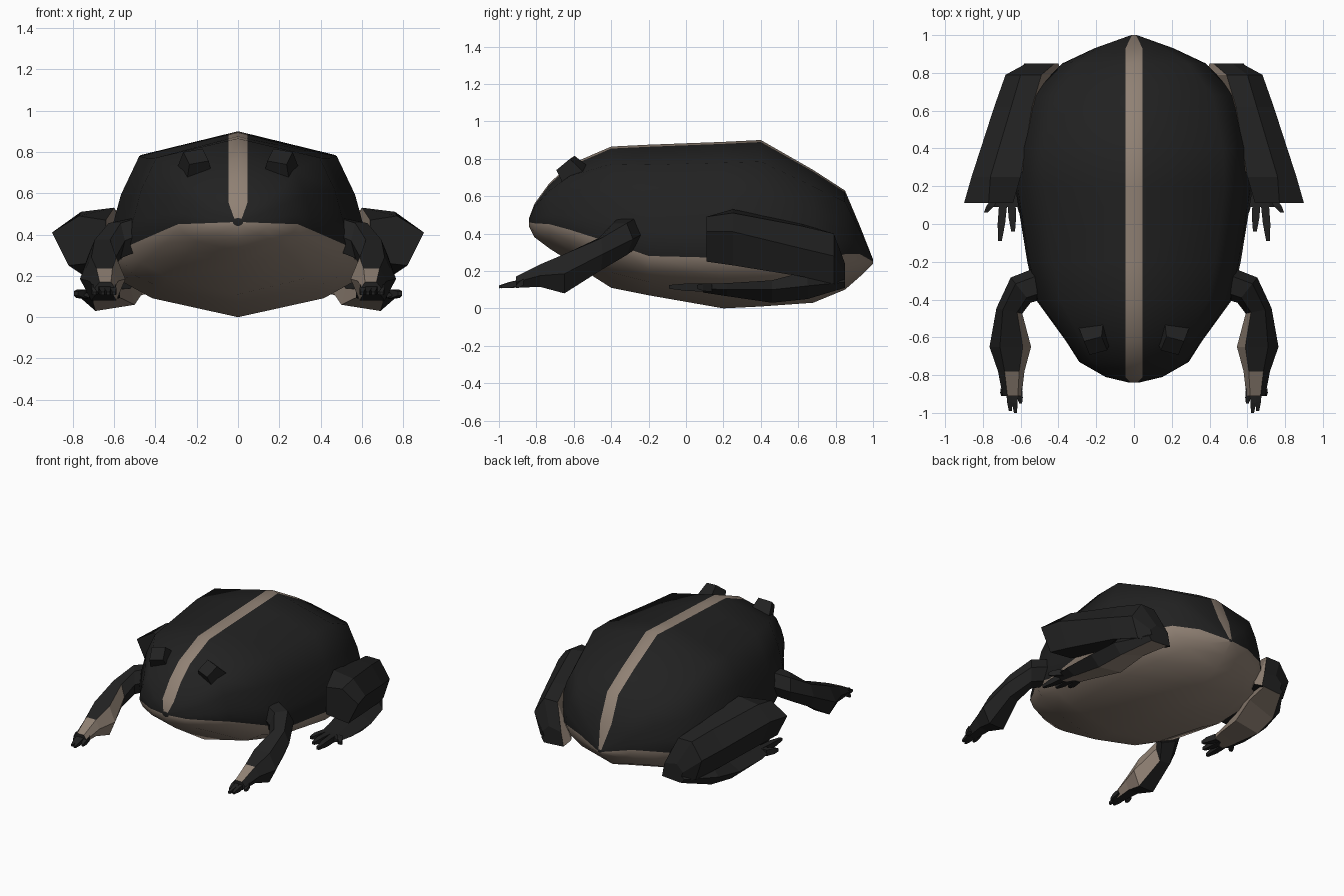
import bpy, bmesh, math
from mathutils import Vector, Euler, Matrix

if "Cube" in bpy.data.objects:
    bpy.data.objects.remove(bpy.data.objects["Cube"])


def material(name, colour):
    m = bpy.data.materials.new(name)
    m.diffuse_color = (*colour, 1)
    m.use_nodes = True
    m.node_tree.nodes["Principled BSDF"].inputs["Base Color"].default_value = m.diffuse_color
    return m


DARK = material("black skin", (0.0155, 0.0155, 0.0155))
TAN = material("tan skin", (0.28, 0.22, 0.175))


def finish(name, bm, mirror=True, smooth=None):
    bmesh.ops.recalc_face_normals(bm, faces=bm.faces)
    me = bpy.data.meshes.new(name)
    bm.to_mesh(me)
    bm.free()
    me.materials.append(DARK)
    me.materials.append(TAN)
    ob = bpy.data.objects.new(name, me)
    bpy.context.collection.objects.link(ob)
    if mirror:
        ob.modifiers.new("mirror", 'MIRROR')
    if smooth:
        bpy.ops.object.select_all(action='DESELECT')
        ob.select_set(True)
        bpy.context.view_layer.objects.active = ob
        bpy.ops.object.shade_smooth_by_angle(angle=math.radians(smooth))
    return ob


def loft(bm, rings, tan_sides=()):
    """Skin closed rings; the listed ring segments are tan."""
    vs = [[bm.verts.new(p) for p in r] for r in rings]
    n = len(vs[0])
    for a, b in zip(vs, vs[1:]):
        for j in range(n):
            k = (j + 1) % n
            f = bm.faces.new((a[j], a[k], b[k], b[j]))
            f.material_index = int(j in tan_sides)
    bm.faces.new(vs[0])
    bm.faces.new(vs[-1][::-1])


def ring(x, y, z, hw, hh, yaw=0.0):
    """Six-sided limb section; segments 3 and 4 face inward, 2 down, 5 up."""
    shape = [(0.5, 1), (1, 0), (0.5, -1), (-0.6, -1), (-1, 0), (-0.6, 1)]
    c, s = math.cos(yaw), math.sin(yaw)
    return [(x + u * hw * c, y + u * hw * s, z + v * hh) for u, v in shape]


def slices(sections):
    return [[(x, y, z) for x, z in pts] for y, pts in sections]


def toe(bm, a, b, r):
    a, b = Vector(a), Vector(b)
    rings = []
    for p, q in ((a, r), (a.lerp(b, 0.6), r * 0.9), (b, r * 0.45)):
        rings.append([p + Vector((q * u, 0, q * v))
                      for u, v in ((1, 1), (1, -1), (-1, -1), (-1, 1))])
    loft(bm, rings)


# Body: y, half width, top, colour line, bottom
stations = [
    (-0.84, 0.025, 0.48, 0.46, 0.44), (-0.81, 0.15, 0.56, 0.455, 0.38),
    (-0.73, 0.29, 0.67, 0.45, 0.32), (-0.62, 0.36, 0.77, 0.42, 0.25),
    (-0.40, 0.52, 0.865, 0.35, 0.11), (-0.20, 0.565, 0.875, 0.28, 0.07),
    (0.20, 0.63, 0.89, 0.27, 0.0), (0.40, 0.62, 0.90, 0.26, 0.01),
    (0.68, 0.55, 0.74, 0.25, 0.03), (0.85, 0.38, 0.63, 0.29, 0.10),
    (0.93, 0.21, 0.44, 0.29, 0.17), (1.0, 0.015, 0.262, 0.25, 0.24)]
rings = []
for y, w, zt, zm, zb in stations:
    s = min(0.045 / w, 0.72)
    half = [(s, 1 - 0.18 * s / 0.76), (0.76, 0.82), (0.9, 0.52),
            (0.98, 0.22), (1, 0), (0.9, -0.35), (0.66, -0.66)]
    full = [(0, 1)] + half + [(0, -1)] + [(-u, v) for u, v in reversed(half)]
    rings.append([(u * w, y, zm + v * (zt - zm if v > 0 else zm - zb))
                  for u, v in full])
bm = bmesh.new()
loft(bm, rings, {0, 15, 5, 6, 7, 8, 9, 10})  # back stripe and belly
finish("body", bm, mirror=False, smooth=60)

# Eyes: tilted tapered blocks
bm = bmesh.new()
bmesh.ops.create_cube(bm, size=1)
for v in bm.verts:
    t = 0.7 if v.co.z > 0 else 1.0
    v.co = Vector((v.co.x * 0.14 * t, v.co.y * 0.14 * t, v.co.z * 0.11))
bm.transform(Matrix.Translation((0.205, -0.61, 0.735)) @
             Euler((math.radians(38), math.radians(10), math.radians(-15))).to_matrix().to_4x4())
finish("eyes", bm)

# Front legs: upper arm, forearm with tan inner side, hand with tan back
bm = bmesh.new()
elbow = ring(0.66, -0.46, 0.29, 0.07, 0.085, 0.2)
wrist = ring(0.65, -0.78, 0.175, 0.07, 0.06)
loft(bm, [ring(0.46, -0.30, 0.41, 0.09, 0.08, 1.5),
          ring(0.60, -0.35, 0.37, 0.085, 0.085, 0.9), elbow])
loft(bm, [elbow, ring(0.655, -0.65, 0.185, 0.11, 0.105), wrist], {3, 4})
loft(bm, [wrist, ring(0.645, -0.91, 0.14, 0.05, 0.03)], {3, 4, 5})
finish("front_legs", bm)

bm = bmesh.new()
for x0, x1, y1 in ((0.61, 0.60, -0.95), (0.635, 0.628, -1.0),
                   (0.66, 0.655, -0.99), (0.69, 0.695, -0.91)):
    toe(bm, (x0, -0.87, 0.14), (x1, y1, 0.115), 0.017)
finish("front_toes", bm)

# Hind thighs: folded wedge from hip to knee, tan inner side
bm = bmesh.new()
loft(bm, slices([
    (0.85, [(.42, .22), (.52, .24), (.57, .19), (.54, .11), (.40, .12)]),
    (0.79, [(.49, .40), (.60, .40), (.68, .28), (.63, .13), (.38, .15)]),
    (0.62, [(.54, .45), (.65, .44), (.74, .32), (.70, .17), (.48, .18)]),
    (0.25, [(.60, .53), (.76, .51), (.86, .41), (.79, .23), (.60, .25)]),
    (0.11, [(.64, .47), (.77, .49), (.90, .41), (.82, .25), (.64, .27)])]), {4})
finish("hind_thighs", bm)

# Hind feet folded forward below the thighs, tan sole turned inward
bm = bmesh.new()
loft(bm, slices([
    (0.85, [(.42, .12), (.56, .11), (.58, .14), (.54, .17), (.42, .17)]),
    (0.65, [(.46, .12), (.66, .05), (.72, .12), (.66, .20), (.48, .20)]),
    (0.46, [(.50, .06), (.69, .03), (.76, .10), (.67, .15), (.52, .14)]),
    (0.22, [(.56, .09), (.70, .065), (.77, .10), (.70, .135), (.58, .135)]),
    (0.09, [(.60, .10), (.70, .085), (.75, .105), (.72, .13), (.60, .13)])]), {0, 4})
finish("hind_feet", bm)

bm = bmesh.new()
for x0, x1, y1 in ((0.61, 0.58, 0.02), (0.65, 0.64, -0.04),
                   (0.69, 0.71, -0.09), (0.73, 0.785, 0.06)):
    toe(bm, (x0, 0.14, 0.11), (x1, y1, 0.115), 0.022)
finish("hind_toes", bm)
